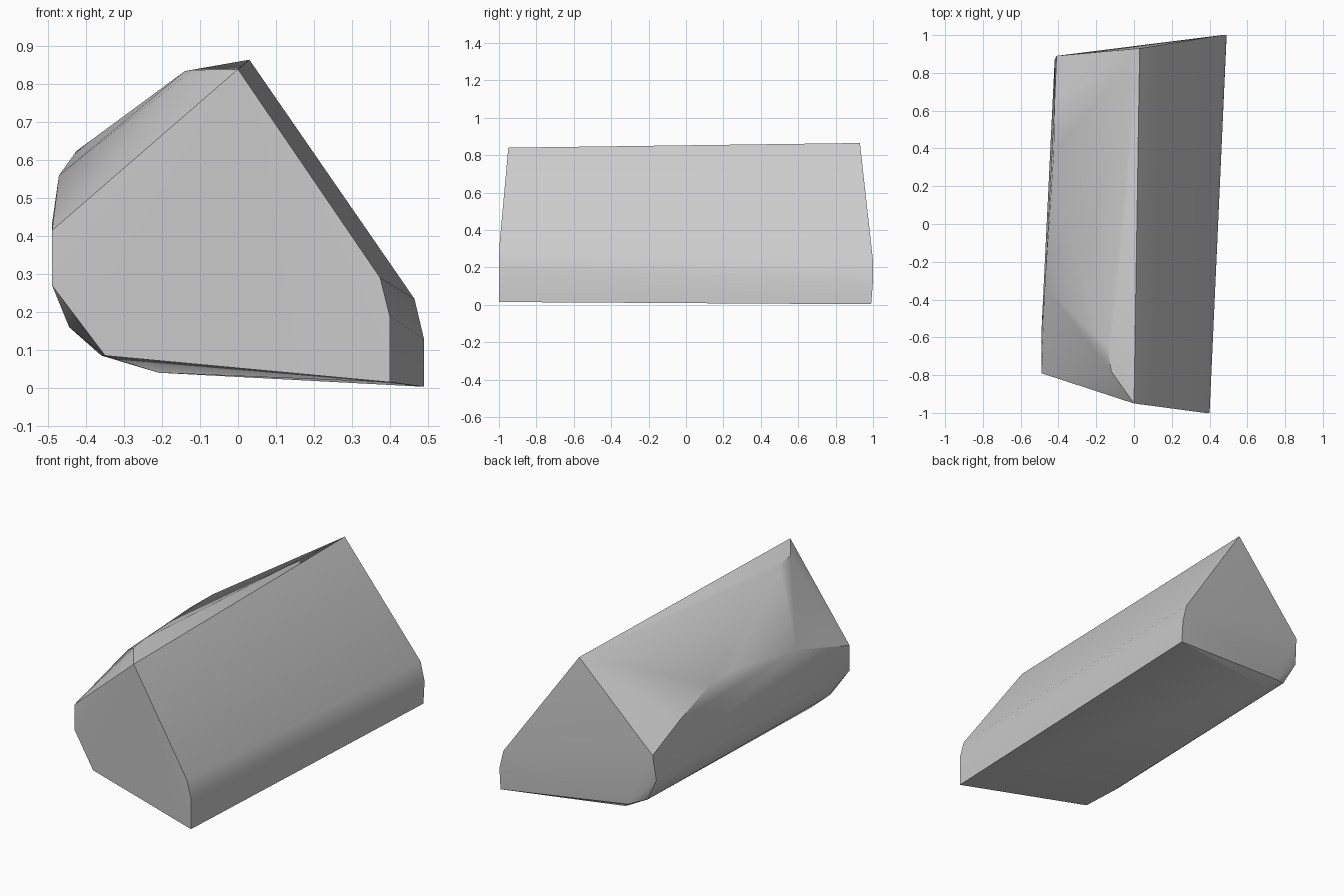
import bpy
import bmesh
import math

if "Cube" in bpy.data.objects:
    bpy.data.objects.remove(bpy.data.objects["Cube"], do_unlink=True)

# Plain stone colour
stone = bpy.data.materials.new("stone_grey")
stone.use_nodes = True
grey = (0.6, 0.6, 0.6, 1)
stone.diffuse_color = grey
stone.node_tree.nodes["Principled BSDF"].inputs["Base Color"].default_value = grey

# Corner points of the chiselled block, grouped by region
front_end = [(0, -.95, .84), (.375, -1, .29), (.4, -1, .19), (.4, -1, .015),
             (-.35, -.82, .085), (-.49, -.79, .27), (-.49, -.79, .415)]
back_end = [(.03, .93, .865), (.465, 1, .235), (.49, 1, .13), (.49, .99, .003),
            (-.26, .9, .083), (-.42, .87, .25), (-.41, .89, .4)]
upper_left_bulge = [(-.12, -.78, .838), (-.14, -.65, .835), (-.49, -.57, .435),
                    (-.472, -.33, .56), (-.425, .18, .625), (-.425, .38, .622),
                    (-.42, .65, .52)]
lower_left_bulge = [(-.485, -.57, .27), (-.445, -.66, .16), (-.36, -.62, .085),
                    (-.35, .85, .115), (-.21, .85, .04)]

# Stretch a tight skin over the corners
mesh = bpy.data.meshes.new("stone_block")
bm = bmesh.new()
for point in front_end + back_end + upper_left_bulge + lower_left_bulge:
    bm.verts.new(point)
hull = bmesh.ops.convex_hull(bm, input=bm.verts[:])
spare = {v for v in hull["geom_interior"] + hull["geom_unused"]
         if isinstance(v, bmesh.types.BMVert)}
bmesh.ops.delete(bm, geom=list(spare), context="VERTS")
bmesh.ops.recalc_face_normals(bm, faces=bm.faces[:])
bm.to_mesh(mesh)
bm.free()
mesh.materials.append(stone)

block = bpy.data.objects.new("stone_block", mesh)
bpy.context.collection.objects.link(block)

# Soft facets with crisp main edges
bpy.context.view_layer.objects.active = block
block.select_set(True)
bpy.ops.object.shade_smooth_by_angle(angle=math.radians(30))
